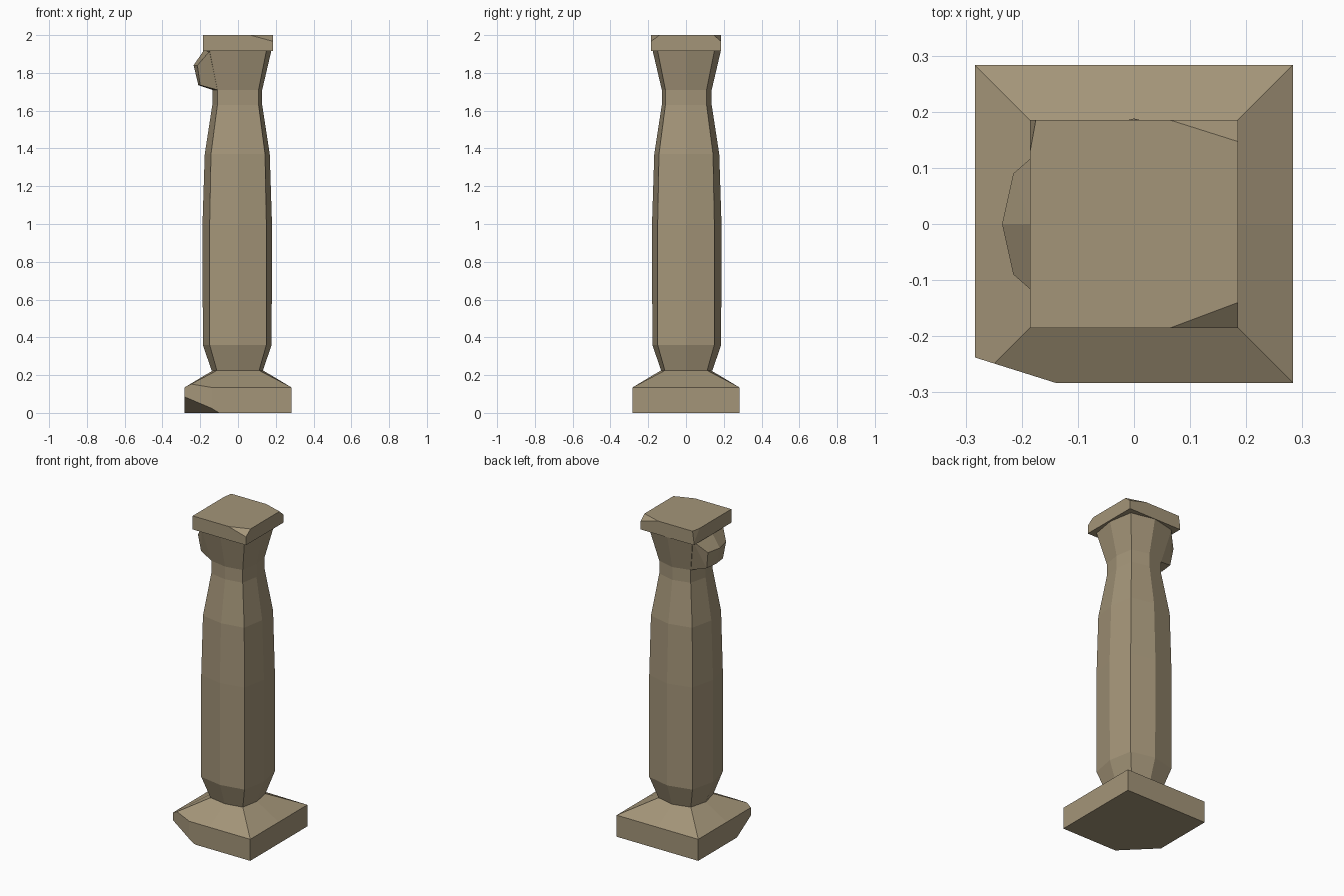
import bpy
import bmesh
from mathutils import Vector

cube = bpy.data.objects.get("Cube")
if cube:
    bpy.data.objects.remove(cube, do_unlink=True)

stone = bpy.data.materials.new("weathered_sandstone")
stone.use_nodes = True
color = (0.37, 0.30, 0.19, 1)
stone.diffuse_color = color
bsdf = stone.node_tree.nodes["Principled BSDF"]
bsdf.inputs["Base Color"].default_value = color
bsdf.inputs["Roughness"].default_value = 0.9


def finish(name, bm):
    bmesh.ops.recalc_face_normals(bm, faces=bm.faces)
    mesh = bpy.data.meshes.new(name)
    bm.to_mesh(mesh)
    bm.free()
    mesh.materials.append(stone)
    obj = bpy.data.objects.new(name, mesh)
    bpy.context.collection.objects.link(obj)


def loft(profile, lean=0.0):
    """Stack eight-point rings: (height, corner half width, mid-side half width)."""
    bm = bmesh.new()
    rings = []
    for z, c, m in profile:
        pts = [(-c, -c), (0, -m), (c, -c), (m, 0),
               (c, c), (0, m + lean), (-c, c), (-m - lean, 0)]
        rings.append([bm.verts.new((x, y, z)) for x, y in pts])
    for low, high in zip(rings, rings[1:]):
        for i in range(8):
            j = (i + 1) % 8
            bm.faces.new((low[i], low[j], high[j], high[i]))
    bm.faces.new(rings[0][::-1])
    bm.faces.new(rings[-1])
    return bm


def chip(bm, a, b, c, inside):
    """Slice off everything beyond the plane through three points."""
    a, b, c = Vector(a), Vector(b), Vector(c)
    normal = (b - a).cross(c - a).normalized()
    if normal.dot(Vector(inside) - a) > 0:
        normal.negate()
    cut = bmesh.ops.bisect_plane(
        bm, geom=bm.verts[:] + bm.edges[:] + bm.faces[:], dist=1e-5,
        plane_co=a, plane_no=normal, clear_outer=True)
    edges = [e for e in cut["geom_cut"] if isinstance(e, bmesh.types.BMEdge)]
    bmesh.ops.holes_fill(bm, edges=[e for e in edges if e.is_boundary], sides=0)


# Square plinth with sloped top and a broken front corner
B = 0.283
base = loft([(0, B, B), (0.135, B, B), (0.225, 0.112, 0.132)])
chip(base, (-B, -0.238, 0), (-0.14, -B, 0), (-B, -0.238, 0.1), (0, 0, 0.1))
chip(base, (-0.1, -B, 0), (-B, -0.1, 0), (-B, -0.238, 0.085), (0, 0, 0.1))
finish("plinth", base)

# Faceted shaft, narrow at the foot and the neck
finish("shaft", loft([
    (0.225, 0.112, 0.132), (0.36, 0.15, 0.178), (1.0, 0.15, 0.18),
    (1.37, 0.143, 0.168), (1.63, 0.109, 0.128), (1.71, 0.109, 0.128),
    (1.915, 0.15, 0.176)], lean=0.008))

# Square capital slab with chipped corners
T = 0.185
cap = loft([(1.915, T, T), (2.0, T, T)])
mid = (0, 0, 1.95)
chip(cap, (0.065, -T, 2), (T, -0.14, 2), (T, -T, 1.967), mid)
chip(cap, (0.065, T, 2), (T, 0.147, 2), (T, T, 1.967), mid)
chip(cap, (-0.175, T, 2), (-T, 0.13, 2), (-T, T, 1.93), mid)
finish("capital_slab", cap)

# Faceted stone lump under one side of the capital
lump = bmesh.new()
for x, z in ((-0.235, 1.84), (-0.21, 1.735), (-0.184, 1.915), (-0.136, 1.71)):
    lump.verts.new((x, 0, z))
for x, y, z in ((-0.215, 0.09, 1.84), (-0.2, 0.08, 1.735),
                (-0.15, 0.147, 1.915), (-0.109, 0.107, 1.71)):
    for side in (-1, 1):
        lump.verts.new((x, side * y, z))
bmesh.ops.convex_hull(lump, input=lump.verts[:])
finish("side_lump", lump)
